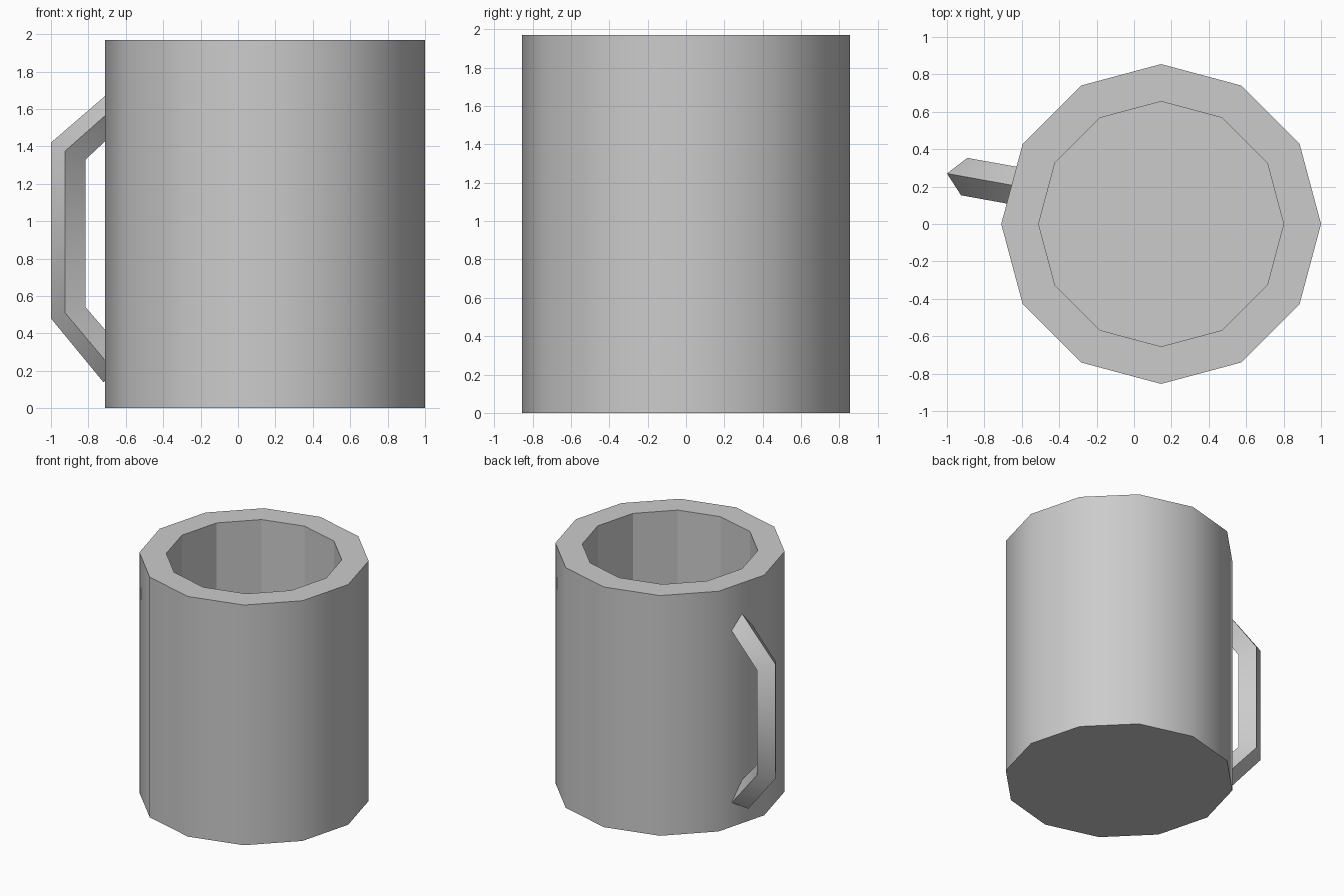
import bpy, bmesh
from math import radians
from mathutils import Matrix, Vector

if "Cube" in bpy.data.objects:
    bpy.data.objects.remove(bpy.data.objects["Cube"], do_unlink=True)

grey = bpy.data.materials.new("plain_grey")
grey.use_nodes = True
colour = (0.6, 0.6, 0.6, 1)
grey.diffuse_color = colour
grey.node_tree.nodes["Principled BSDF"].inputs["Base Color"].default_value = colour

CENTRE_X, HEIGHT, OUTER, INNER, FLOOR = 0.145, 1.97, 0.855, 0.655, 0.2


def finish(name, bm, angle):
    bmesh.ops.recalc_face_normals(bm, faces=bm.faces)
    mesh = bpy.data.meshes.new(name)
    bm.to_mesh(mesh)
    bm.free()
    mesh.materials.append(grey)
    obj = bpy.data.objects.new(name, mesh)
    bpy.context.collection.objects.link(obj)
    bpy.ops.object.select_all(action="DESELECT")
    obj.select_set(True)
    bpy.context.view_layer.objects.active = obj
    bpy.ops.object.shade_smooth_by_angle(angle=radians(angle))
    return obj


# Cup: twelve-sided cylinder, its top inset to a rim and sunk to a floor
bm = bmesh.new()
bmesh.ops.create_cone(bm, cap_ends=True, segments=12, radius1=OUTER, radius2=OUTER,
                      depth=HEIGHT, matrix=Matrix.Translation((0, 0, HEIGHT / 2)))
top = max(bm.faces, key=lambda f: f.calc_center_median().z)
bmesh.ops.inset_individual(bm, faces=[top], thickness=0.1)
for v in top.verts:
    v.co.xy = v.co.xy.normalized() * INNER
sunk = bmesh.ops.extrude_face_region(bm, geom=[top])["geom"]
for v in sunk:
    if isinstance(v, bmesh.types.BMVert):
        v.co.z = FLOOR
if top.is_valid:
    bm.faces.remove(top)
# Turn the first corner to face along x
first = min((v.co.copy() for v in bm.verts), key=lambda c: abs(c.y))
bmesh.ops.rotate(bm, verts=bm.verts, matrix=Matrix.Rotation(-first.xy.angle_signed(Vector((1, 0))), 3, "Z")
                 if abs(first.y) > 0.01 else Matrix.Identity(3))
bmesh.ops.translate(bm, verts=bm.verts, vec=(CENTRE_X, 0, 0))
cup = finish("cup_body", bm, 35)
# Inside walls stay faceted
for p in cup.data.polygons:
    if (p.center.xy - Vector((CENTRE_X, 0))).length < 0.7:
        p.use_smooth = False

# Handle: diamond-section bar through four stations (outer x, z, inner x, z)
stations = [(-0.60, 1.765, -0.60, 1.53), (-1.0, 1.42, -0.815, 1.33),
            (-1.0, 0.48, -0.815, 0.54), (-0.72, 0.14, -0.573, 0.26)]
side = Vector((0.017, 0.1, 0))


def on_plane(x, z):
    return Vector((x, 0.27 - 0.18 * (x + 1), z))


bm = bmesh.new()
rings = []
for ox, oz, ix, iz in stations:
    a, d = on_plane(ox, oz), on_plane(ix, iz)
    mid = (a + d) / 2
    rings.append([bm.verts.new(p) for p in (a, mid - side, d, mid + side)])
for r, s in zip(rings, rings[1:]):
    for i in range(4):
        j = (i + 1) % 4
        bm.faces.new((r[i], r[j], s[j], s[i]))
bm.faces.new(rings[0])
bm.faces.new(rings[-1])
finish("handle", bm, 60)
